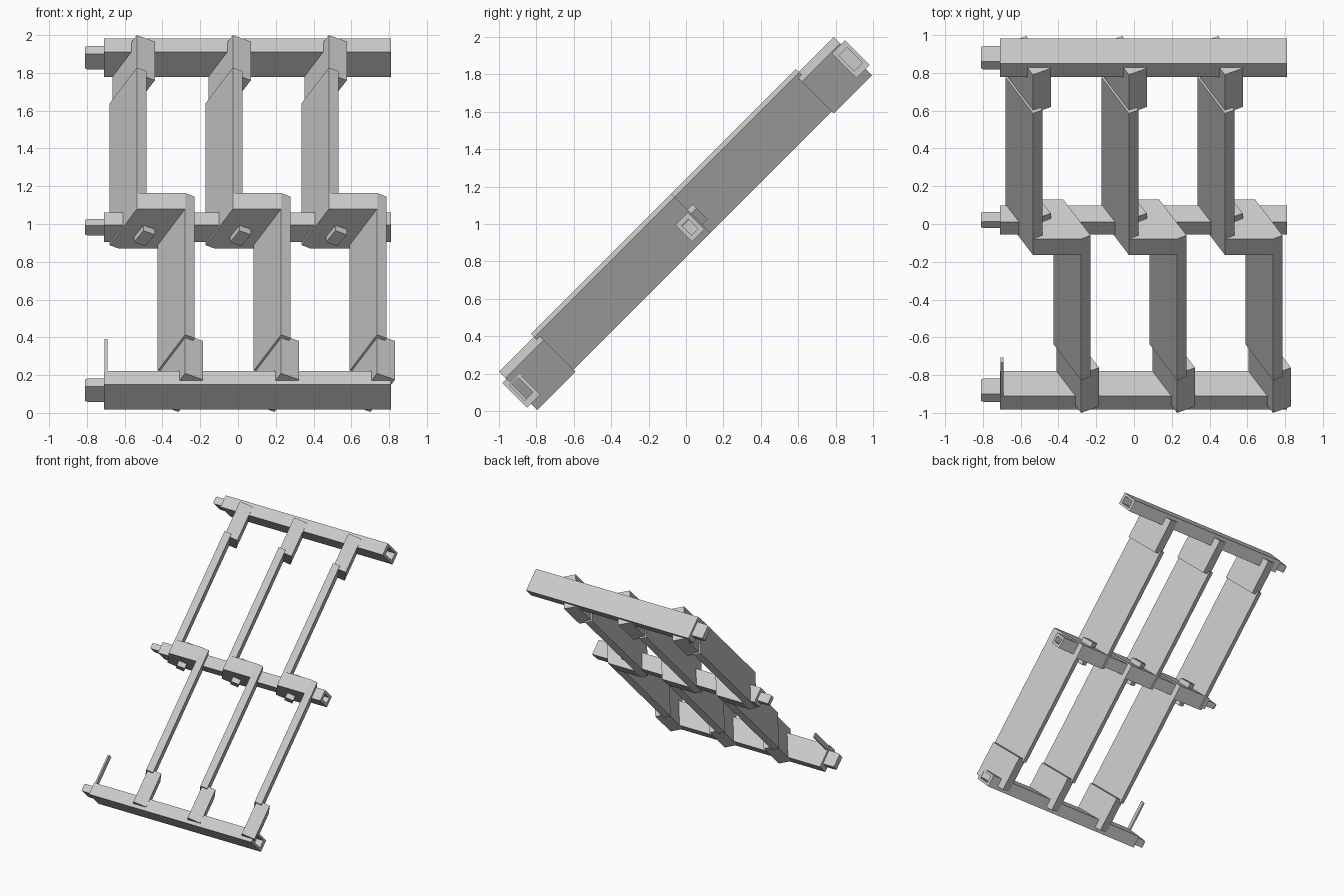
import bpy
import bmesh
import math
from mathutils import Matrix

cube = bpy.data.objects.get("Cube")
if cube:
    bpy.data.objects.remove(cube, do_unlink=True)

# One grey for the whole frame
grey = bpy.data.materials.new("light_grey")
grey.use_nodes = True
colour = (0.6, 0.6, 0.6, 1)
grey.diffuse_color = colour
grey.node_tree.nodes["Principled BSDF"].inputs["Base Color"].default_value = colour

# Parts are modelled flat (x across, y along the slats, z through), then tilted
TILT = Matrix.Translation((0, 0, 1)) @ Matrix.Rotation(math.radians(45), 4, "X")
PITCH = 0.508
SHIFT = 0.255


def loft(name, loops):
    """Skin matching loops of points and cap both ends."""
    bm = bmesh.new()
    rings = [[bm.verts.new(p) for p in loop] for loop in loops]
    for a, b in zip(rings, rings[1:]):
        for i in range(len(a)):
            j = (i + 1) % len(a)
            bm.faces.new((a[i], a[j], b[j], b[i]))
    bm.faces.new(rings[0][::-1])
    bm.faces.new(rings[-1])
    bmesh.ops.recalc_face_normals(bm, faces=bm.faces)
    mesh = bpy.data.meshes.new(name)
    bm.to_mesh(mesh)
    bm.free()
    mesh.materials.append(grey)
    obj = bpy.data.objects.new(name, mesh)
    obj.matrix_world = TILT
    bpy.context.collection.objects.link(obj)
    return obj


def prism(name, section, start, end, dx=0):
    """Extrude an x-z section along the slat direction."""
    return loft(name, [[(x + dx, y, z) for x, z in section] for y in (start, end)])


def rail(name, y, z, half, peg):
    """Cross rail with a peg on one end and a matching recess in the other."""
    tip = (peg[0] * 0.85, peg[1] * 0.92)
    stations = [(-0.81, tip), (-0.795, peg), (-0.71, peg), (-0.71, half),
                (0.81, half), (0.81, peg), (0.71, peg)]
    signs = [(-1, -1), (1, -1), (1, 1), (-1, 1)]
    return loft(name, [[(x, y + a * h[0], z + b * h[1]) for a, b in signs]
                       for x, h in stations])


# Three cross rails
rail("top_rail", 1.245, 0, (0.05, 0.093), (0.031, 0.058))
rail("bottom_rail", -1.245, 0, (0.05, 0.093), (0.031, 0.058))
rail("middle_rail", 0.003, -0.027, (0.047, 0.063), (0.024, 0.037))

# Slanted sections, placed for the first bay
blade = [(-0.535, 0.172), (-0.485, 0.145), (-0.63, -0.125), (-0.68, -0.098)]
socket = [(-0.535, 0.148), (-0.44, 0.1), (-0.57, -0.141), (-0.665, -0.093)]
tab = [(-0.5, 0.05), (-0.44, 0.02), (-0.49, -0.065), (-0.55, -0.035)]
# The connector spans from the upper blade to the shifted lower blade
link = [blade[0], (blade[0][0] + SHIFT, blade[0][1]),
        (blade[1][0] + SHIFT, blade[1][1]), (blade[2][0] + SHIFT, blade[2][1]),
        blade[2], blade[3]]

for i in range(3):
    dx = i * PITCH
    n = str(i + 1)
    prism("upper_slat_" + n, blade, -0.06, 1.0, dx)
    prism("lower_slat_" + n, blade, -1.0, 0.06, dx + SHIFT)
    prism("upper_socket_" + n, socket, 0.976, 1.266, dx)
    prism("lower_socket_" + n, socket, -1.266, -0.976, dx + SHIFT)
    prism("slat_connector_" + n, link, -0.06, 0.06, dx)
    prism("connector_tab_" + n, tab, -0.1, 0.1, dx)

# Thin lever beside the bottom rail
lever = [(-0.706, 0.05), (-0.692, 0.05), (-0.692, 0.088), (-0.706, 0.088)]
prism("lever", lever, -1.21, -0.95)
